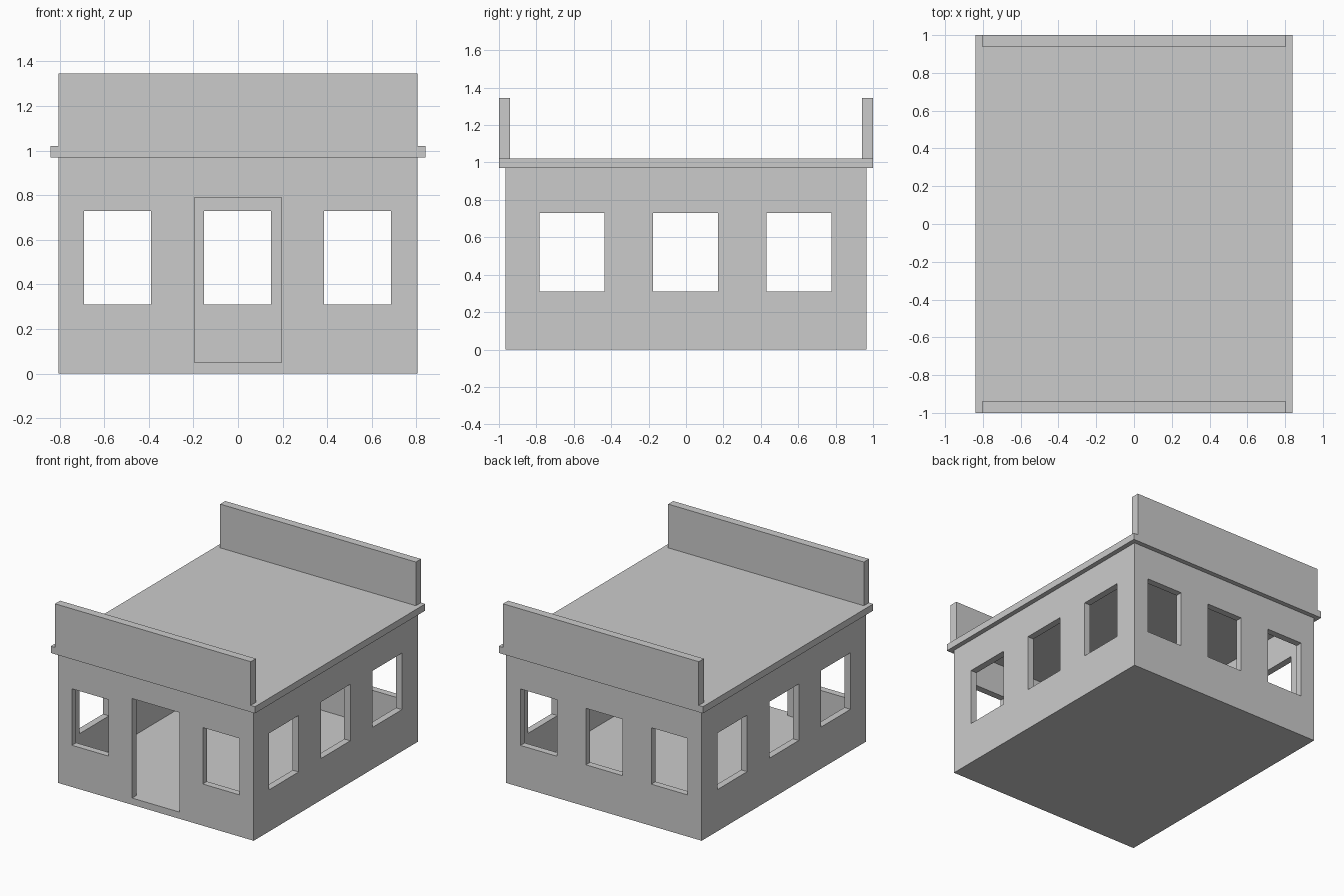
import bpy

if "Cube" in bpy.data.objects:
    bpy.data.objects.remove(bpy.data.objects["Cube"])

WALL = 0.05          # wall and floor thickness
HX, HY = 0.805, 0.965  # half size of the walls
EAVE = 0.97          # top of the walls


def box(name, x0, x1, y0, y1, z0, z1):
    bpy.ops.mesh.primitive_cube_add(size=1)
    ob = bpy.context.object
    ob.name = ob.data.name = name
    for v in ob.data.vertices:
        v.co.x = x1 if v.co.x > 0 else x0
        v.co.y = y1 if v.co.y > 0 else y0
        v.co.z = z1 if v.co.z > 0 else z0
    return ob


def cut(target, *bounds):
    cutter = box("cutter", *bounds)
    cutter.hide_render = True
    mod = target.modifiers.new("opening", 'BOOLEAN')
    mod.operation = 'DIFFERENCE'
    mod.solver = 'EXACT'
    mod.object = cutter
    bpy.context.view_layer.objects.active = target
    bpy.ops.object.modifier_apply(modifier=mod.name)
    bpy.data.objects.remove(cutter, do_unlink=True)


# Walls and floor: a hollow shell open under the roof
walls = box("walls_and_floor", -HX, HX, -HY, HY, 0, EAVE)
cut(walls, -HX + WALL, HX - WALL, -HY + WALL, HY - WALL, WALL, EAVE + 0.2)

# Door in the front wall, level with the floor
cut(walls, -0.195, 0.195, -HY - 0.1, -HY + 0.2, WALL, 0.79)

# Windows: two in front, three behind, three on each side
SILL, HEAD = 0.31, 0.73
for side in (-1, 1):
    for x in (-0.54, -0.002, 0.536):
        if side == -1 and abs(x) < 0.1:
            continue
        y = side * HY
        cut(walls, x - 0.15, x + 0.15, y - 0.1, y + 0.1, SILL, HEAD)
    for y in (-0.61, -0.003, 0.604):
        x = side * HX
        cut(walls, x - 0.1, x + 0.1, y - 0.173, y + 0.173, SILL, HEAD)

# Overhanging roof slab
box("roof_slab", -0.84, 0.84, -1, 1, EAVE, 1.02)

# Parapets along the front and back edges
box("front_parapet", -HX, HX, -1, -0.94, 1.02, 1.345)
box("back_parapet", -HX, HX, 0.94, 1, 1.02, 1.345)
